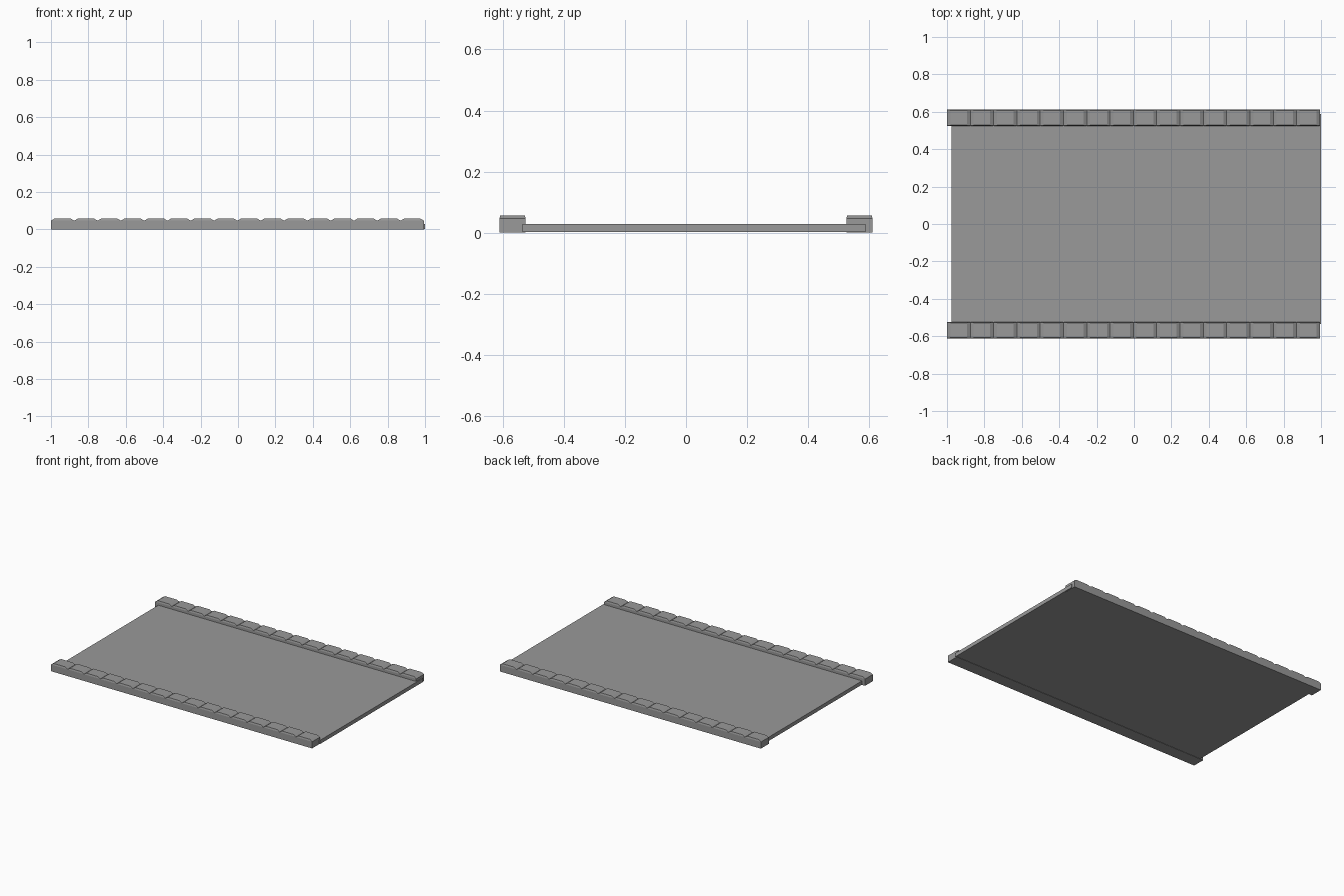
import bpy, bmesh

if "Cube" in bpy.data.objects:
    bpy.data.objects.remove(bpy.data.objects["Cube"])

X0, X1 = -1.0, 0.994         # extent of the side walls
BLOCKS = 16
Z_SHOULDER, Z_TOP = 0.046, 0.057
INSET_X, INSET_Y = 0.018, 0.003

stone = bpy.data.materials.new("dark_grey")
stone.diffuse_color = (0.32, 0.32, 0.32, 1)
stone.use_nodes = True
stone.node_tree.nodes["Principled BSDF"].inputs["Base Color"].default_value = stone.diffuse_color


def finish(bm, name):
    bmesh.ops.remove_doubles(bm, verts=bm.verts, dist=0.0001)
    bmesh.ops.recalc_face_normals(bm, faces=bm.faces)
    mesh = bpy.data.meshes.new(name)
    bm.to_mesh(mesh)
    bm.free()
    mesh.materials.append(stone)
    obj = bpy.data.objects.new(name, mesh)
    bpy.context.collection.objects.link(obj)
    return obj


def ring(bm, xa, xb, ya, yb, z):
    return [bm.verts.new((x, y, z)) for x, y in ((xa, ya), (xb, ya), (xb, yb), (xa, yb))]


def bridge(bm, low, high, sides=range(4)):
    for i in sides:
        j = (i + 1) % 4
        bm.faces.new((low[i], low[j], high[j], high[i]))


# Low wall: a row of blocks with chamfered tops, one closed shell
def wall(name, ya, yb):
    bm = bmesh.new()
    step = (X1 - X0) / BLOCKS
    for k in range(BLOCKS):
        xa, xb = X0 + k * step, X0 + (k + 1) * step
        base = ring(bm, xa, xb, ya, yb, 0)
        shoulder = ring(bm, xa, xb, ya, yb, Z_SHOULDER)
        top = ring(bm, xa + INSET_X, xb - INSET_X, ya + INSET_Y, yb - INSET_Y, Z_TOP)
        sides = [0, 2] + ([3] if k == 0 else []) + ([1] if k == BLOCKS - 1 else [])
        bridge(bm, base, shoulder, sides)
        bridge(bm, shoulder, top)
        bm.faces.new(base[::-1])
        bm.faces.new(top)
    return finish(bm, name)


# Flat deck, slightly offset under the walls
def slab(name, xa, xb, ya, yb, za, zb):
    bm = bmesh.new()
    low, high = ring(bm, xa, xb, ya, yb, za), ring(bm, xa, xb, ya, yb, zb)
    bridge(bm, low, high)
    bm.faces.new(low[::-1])
    bm.faces.new(high)
    return finish(bm, name)


slab("deck", -0.977, 1.0, -0.535, 0.588, 0.002, 0.028)
wall("front_wall", -0.611, -0.525)
wall("back_wall", 0.525, 0.611)
